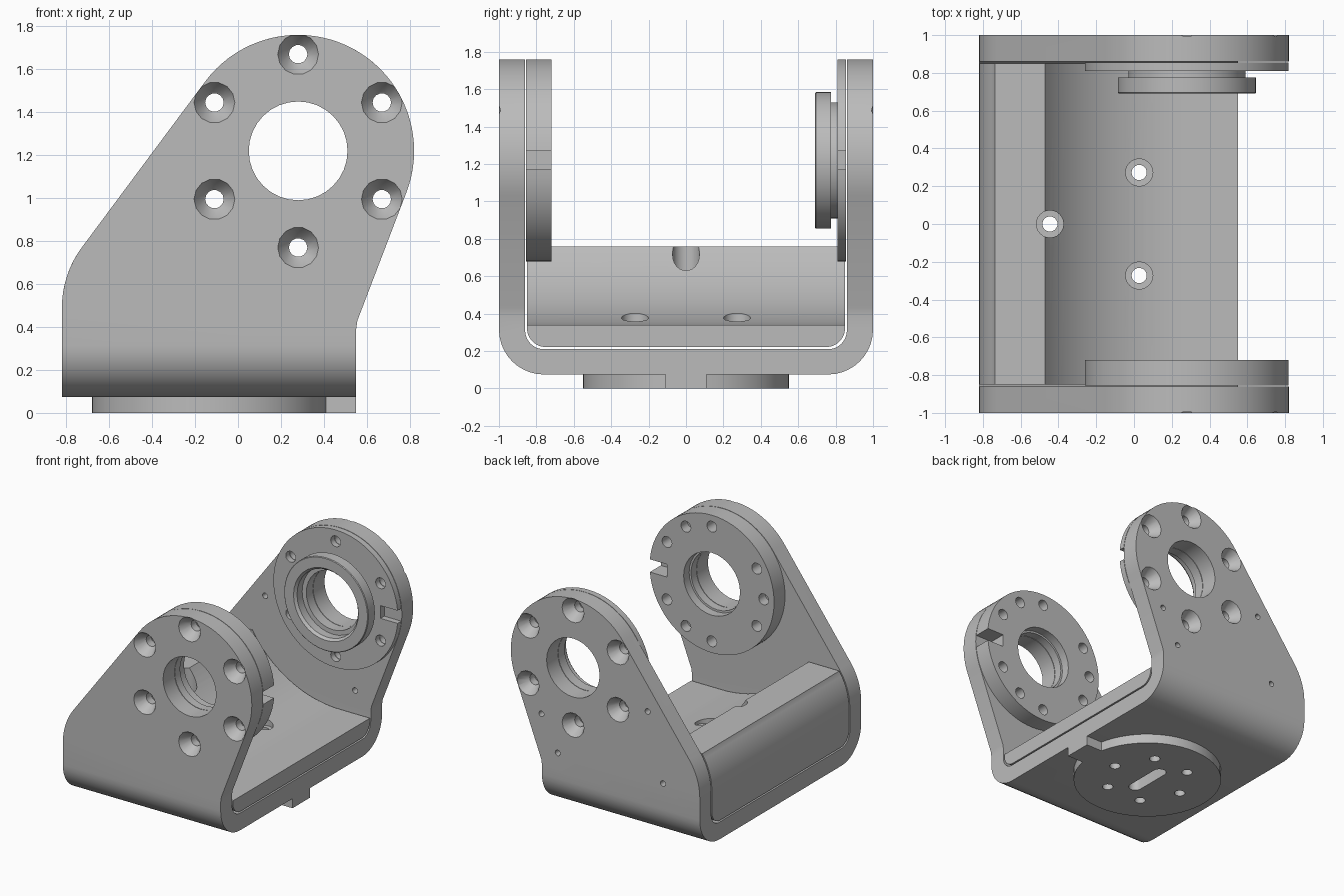
import bpy, bmesh, math
from math import sin, cos, pi, radians

if "Cube" in bpy.data.objects:
    bpy.data.objects.remove(bpy.data.objects["Cube"])

grey = bpy.data.materials.new("machined grey")
grey.diffuse_color = (0.5, 0.5, 0.5, 1)
grey.use_nodes = True
grey.node_tree.nodes["Principled BSDF"].inputs["Base Color"].default_value = grey.diffuse_color
CX, CZ = 0.28, 1.22          # pivot axis of the two ears
LX, RX = -0.82, 0.55         # left and right ends of the base


def place(axis, u, v, t):
    return {'X': (t, u, v), 'Y': (u, t, v), 'Z': (u, v, t)}[axis]


def solid(name, rings):
    """Closed solid skinned through equal-length point rings."""
    bm = bmesh.new()
    vs = [[bm.verts.new(p) for p in r] for r in rings]
    n = len(vs[0])
    bm.faces.new(vs[0])
    bm.faces.new(vs[-1])
    for a, b in zip(vs, vs[1:]):
        for i in range(n):
            j = (i + 1) % n
            bm.faces.new((a[i], a[j], b[j], b[i]))
    bmesh.ops.recalc_face_normals(bm, faces=bm.faces)
    me = bpy.data.meshes.new(name)
    bm.to_mesh(me)
    bm.free()
    me.materials.append(grey)
    ob = bpy.data.objects.new(name, me)
    bpy.context.collection.objects.link(ob)
    return ob


def prism(name, pts, axis, a, b):
    return solid(name, [[place(axis, u, v, t) for u, v in pts] for t in (a, b)])


def lathe(name, cu, cv, axis, prof, n=48):
    """Stepped round part: prof is a list of (radius, position along axis)."""
    return solid(name, [[place(axis, cu + r * cos(2 * pi * i / n), cv + r * sin(2 * pi * i / n), t)
                         for i in range(n)] for r, t in prof])


def arc(cu, cv, r, a0, a1, n=10):
    return [(cu + r * cos(radians(a0 + (a1 - a0) * i / n)),
             cv + r * sin(radians(a0 + (a1 - a0) * i / n))) for i in range(n + 1)]


def boolean(ob, tool, op='DIFFERENCE'):
    m = ob.modifiers.new("b", 'BOOLEAN')
    m.operation, m.object, m.solver = op, tool, 'EXACT'
    bpy.context.view_layer.objects.active = ob
    bpy.ops.object.modifier_apply(modifier=m.name)


tools = []


def tool(ob):
    ob.hide_render = True
    tools.append(ob)
    return ob


# --- cutters -------------------------------------------------------------
def bolt_dirs(angles, r=0.45):
    return [(CX + r * cos(radians(a)), CZ + r * sin(radians(a))) for a in angles]


bolts, extra, slots = {}, {}, {}
for s in (-1, 1):
    bolts[s] = [tool(lathe("bolt_cutter", x, z, 'Y',
                           [(0.101, s * 1.01), (0.05, s * 0.925), (0.043, s * 0.92), (0.043, s * 0.6)], 14))
                for x, z in bolt_dirs(range(30, 390, 60))]
    slots[s] = tool(prism("slot_cutter", [(0.67, 1.17), (1, 1.17), (1, 1.27), (0.67, 1.27)],
                          'Y', s * 0.65, s * 0.856))
pin_holes = [tool(lathe("pin_cutter", x, z, 'Y', [(0.022, 0.855), (0.022, 1.05)], 16))
             for x, z in ((0.555, 0.785), (0.413, 0.516), (-0.367, 1.05), (-0.5, 0.52))]
bore = tool(lathe("bore_cutter", CX, CZ, 'Y', [(0.23, -1.2), (0.23, 1.2)], 32))
base_holes = [tool(lathe("base_cutter", -0.13 + 0.315 * cos(radians(a)), 0.315 * sin(radians(a)), 'Z',
                         [(0.04, -0.1), (0.04, 0.33), (0.072, 0.331), (0.072, 1)]
                         if a in (60, 180, 300) else [(0.04, -0.1), (0.04, 0.215)], 24))
              for a in range(0, 360, 60)]
key_slot = tool(prism("key_cutter", arc(-0.13, 0.14, 0.05, 0, 180) + arc(-0.13, -0.14, 0.05, 180, 360),
                      'Z', -0.1, 0.215))

# --- U bracket: bent strip trimmed by the side outline --------------------
back_edge = arc(LX + 0.47, 0.49, 0.47, 143.13, 180, 8)
strip = ([(-1, 1.9)] + arc(-0.76, 0.315, 0.24, 180, 270) + arc(0.76, 0.315, 0.24, 270, 360) + [(1, 1.9), (0.86, 1.9)]
         + arc(0.76, 0.31, 0.10, 0, -90) + arc(-0.76, 0.31, 0.10, 270, 180) + [(-0.86, 1.9)])
outline = ([(LX, 0.0), (RX, 0.0), (RX, 0.39), (0.556, 0.43)]
           + arc(CX, CZ, 0.54, -20.8, 143.13, 40) + back_edge)
bracket = prism("u_bracket", strip, 'X', -0.95, 0.95)
boolean(bracket, tool(prism("outline_cutter", outline, 'Y', -1.1, 1.1)), 'INTERSECT')
for c in [bore, key_slot] + bolts[-1] + bolts[1] + pin_holes + base_holes:
    boolean(bracket, c)

# --- cradle block nested in the bracket -----------------------------------
cradle_outline = ([(LX, 0.1), (RX, 0.1), (RX, 0.34)]
                  + arc(CX, CZ, 0.88, 270, 211.5, 20)
                  + [(-0.736, 0.76)] + arc(LX + 0.47, 0.49, 0.47, 145.3, 180, 8))
tub = ([(-0.85, 1)] + arc(-0.75, 0.322, 0.10, 180, 270) + arc(0.75, 0.322, 0.10, 270, 360) + [(0.85, 1)])
cradle = prism("cradle_block", tub, 'X', -0.95, 0.95)
boolean(cradle, tool(prism("cradle_cutter", cradle_outline, 'Y', -1.1, 1.1)), 'INTERSECT')
for c in base_holes:
    boolean(cradle, c)

# --- front hub ring --------------------------------------------------------
front_ring = lathe("front_hub_ring", CX, CZ, 'Y', [(0.54, -0.856), (0.54, -0.72)], 72)
front_bore = tool(lathe("front_bore_cutter", CX, CZ, 'Y',
                        [(0.23, -0.9), (0.23, -0.79), (0.245, -0.789), (0.245, -0.6)], 32))
dowels = [tool(lathe("dowel_cutter", x, z, 'Y', [(0.043, -0.8), (0.043, -0.6)], 16))
          for x, z in bolt_dirs((60, 180, 300))]
for c in [front_bore, slots[-1]] + bolts[-1] + dowels:
    boolean(front_ring, c)

# --- rear hub ring with stepped flange -------------------------------------
rear_ring = lathe("rear_hub_ring", CX, CZ, 'Y', [(0.54, 0.856), (0.54, 0.81)], 72)
for c in [bore, slots[1]] + bolts[1]:
    boolean(rear_ring, c)
flange = lathe("rear_flange", CX, CZ, 'Y',
               [(0.31, 0.81), (0.31, 0.775), (0.365, 0.775), (0.365, 0.695), (0.36, 0.69)], 64)
boolean(flange, tool(lathe("flange_bore_cutter", CX, CZ, 'Y',
                           [(0.23, 0.9), (0.23, 0.775), (0.265, 0.774), (0.265, 0.71), (0.29, 0.68)], 32)))

# --- foot disc with locating tab -------------------------------------------
foot = prism("foot_disc", arc(-0.13, 0, 0.55, 11.5, 348.5, 60) + [(RX, -0.11), (RX, 0.11)], 'Z', 0, 0.075)
for c in [key_slot] + base_holes:
    boolean(foot, c)

# --- tidy up: drop cutters, smooth curved faces ----------------------------
for t in tools:
    bpy.data.objects.remove(t)
for ob in bpy.context.scene.objects:
    ob.data.materials.clear()
    ob.data.materials.append(grey)
    for p in ob.data.polygons:
        p.material_index = 0
    bpy.ops.object.select_all(action='DESELECT')
    ob.select_set(True)
    bpy.context.view_layer.objects.active = ob
    bpy.ops.object.shade_smooth_by_angle(angle=radians(28))
